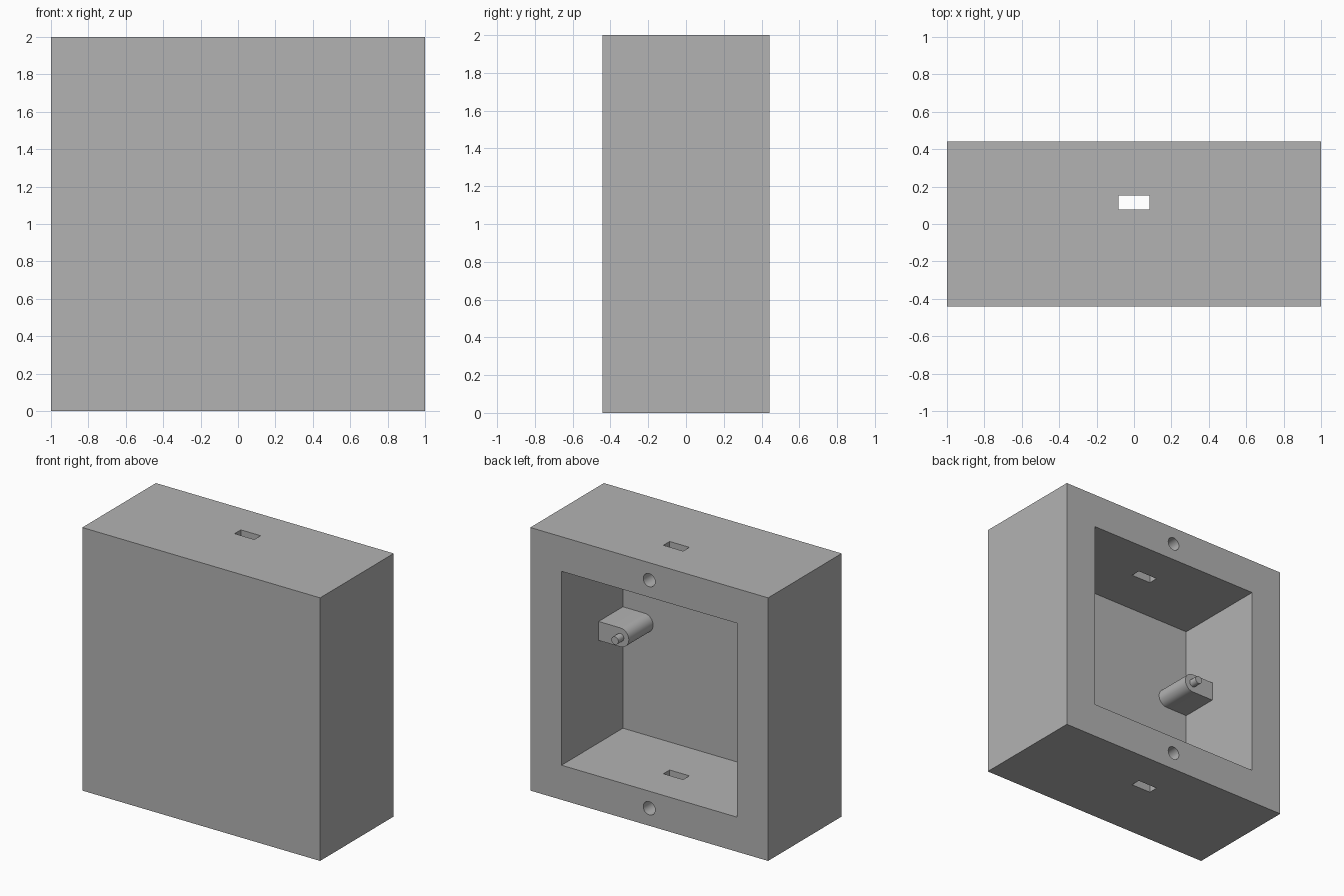
import bpy, bmesh, math
from mathutils import Matrix, Vector

default = bpy.data.objects.get("Cube")
if default:
    bpy.data.objects.remove(default, do_unlink=True)

grey = bpy.data.materials.new("plain_grey")
grey.use_nodes = True
colour = (0.45, 0.45, 0.45, 1)
grey.diffuse_color = colour
grey.node_tree.nodes["Principled BSDF"].inputs["Base Color"].default_value = colour

DEPTH = 0.442      # half depth of the case
INNER = 0.737      # half width of the opening
FLOOR_Y = -0.295   # inner side of the front panel


def finish(name, bm):
    bmesh.ops.recalc_face_normals(bm, faces=bm.faces)
    mesh = bpy.data.meshes.new(name)
    bm.to_mesh(mesh)
    bm.free()
    mesh.materials.append(grey)
    obj = bpy.data.objects.new(name, mesh)
    bpy.context.collection.objects.link(obj)
    return obj


def box(name, low, high):
    low, high = Vector(low), Vector(high)
    bm = bmesh.new()
    place = Matrix.Translation((low + high) / 2) @ Matrix.Diagonal((*(high - low), 1))
    bmesh.ops.create_cube(bm, size=1, matrix=place)
    return finish(name, bm)


def rod(name, x, z, y0, y1, radius):
    bm = bmesh.new()
    place = Matrix.Translation((x, (y0 + y1) / 2, z)) @ Matrix.Rotation(math.pi / 2, 4, "X")
    bmesh.ops.create_cone(bm, cap_ends=True, segments=32, radius1=radius,
                          radius2=radius, depth=y1 - y0, matrix=place)
    return finish(name, bm)


def smooth(obj):
    bpy.ops.object.select_all(action="DESELECT")
    obj.select_set(True)
    bpy.context.view_layer.objects.active = obj
    bpy.ops.object.shade_smooth_by_angle(angle=math.radians(30))


# Case with rear opening, vertical slots and two screw holes
case = box("case", (-1, -DEPTH, 0), (1, DEPTH, 2))
cutters = [
    box("opening_cutter", (-INNER, FLOOR_Y, 1 - INNER), (INNER, 0.6, 1 + INNER)),
    box("slot_cutter", (-0.083, 0.078, -0.2), (0.083, 0.153, 2.2)),
    rod("upper_hole_cutter", 0, 1.867, 0.02, 0.6, 0.05),
    rod("lower_hole_cutter", 0, 0.133, 0.02, 0.6, 0.05),
]
bpy.context.view_layer.objects.active = case
for cutter in cutters:
    cutter.hide_render = True
    cut = case.modifiers.new("cut", "BOOLEAN")
    cut.operation = "DIFFERENCE"
    cut.solver = "EXACT"
    cut.object = cutter
    bpy.ops.object.modifier_apply(modifier=cut.name)
    bpy.data.objects.remove(cutter, do_unlink=True)
smooth(case)


# Round-ended posts on the side walls, each with a small pin
def post(name, side, x=0.555, z=1.114, radius=0.072, end=-0.003):
    arc = [math.pi / 2 + math.pi * i / 16 for i in range(17)]
    outline = [(x + radius * math.cos(a), z + radius * math.sin(a)) for a in arc]
    outline += [(INNER, z - radius), (INNER, z + radius)]
    bm = bmesh.new()
    face = bm.faces.new([bm.verts.new((side * px, FLOOR_Y, pz)) for px, pz in outline])
    grown = bmesh.ops.extrude_face_region(bm, geom=[face])["geom"]
    verts = [v for v in grown if isinstance(v, bmesh.types.BMVert)]
    bmesh.ops.translate(bm, verts=verts, vec=(0, end - FLOOR_Y, 0))
    smooth(finish(name + "_post", bm))
    smooth(rod(name + "_pin", side * x, z, end, end + 0.065, 0.03))


post("left", 1)
post("right", -1)
